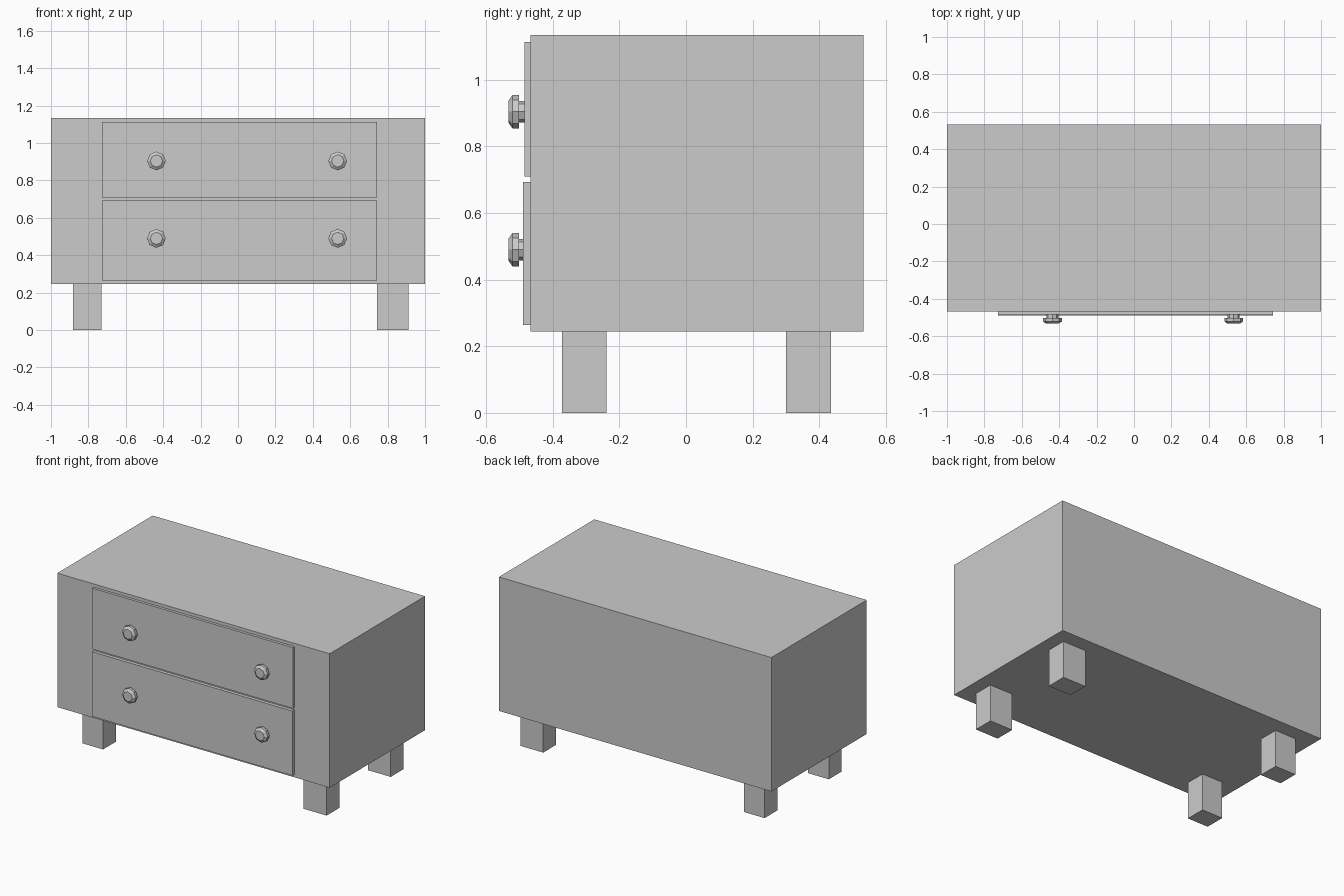
import bpy, bmesh
from math import cos, sin, pi

if "Cube" in bpy.data.objects:
    bpy.data.objects.remove(bpy.data.objects["Cube"])


def finish(bm, name):
    bmesh.ops.recalc_face_normals(bm, faces=bm.faces)
    mesh = bpy.data.meshes.new(name)
    bm.to_mesh(mesh)
    bm.free()
    obj = bpy.data.objects.new(name, mesh)
    bpy.context.collection.objects.link(obj)
    return obj


def box(name, x, y, z):
    """Box from (min, max) ranges on each axis."""
    bm = bmesh.new()
    bmesh.ops.create_cube(bm, size=1)
    for v in bm.verts:
        v.co = [r[0] if c < 0 else r[1] for c, r in zip(v.co, (x, y, z))]
    return finish(bm, name)


def knob(name, x, z, back, sides=8):
    """Faceted knob turned around the y axis."""
    profile = [(0.032, back), (0.032, -0.502), (0.05, -0.502),
               (0.05, -0.521), (0.033, -0.533)]
    bm = bmesh.new()
    rings = [[bm.verts.new((x + r * sin(2 * pi * i / sides), y,
                            z + r * cos(2 * pi * i / sides)))
              for i in range(sides)] for r, y in profile]
    for a, b in zip(rings, rings[1:]):
        for i in range(sides):
            j = (i + 1) % sides
            bm.faces.new((a[i], a[j], b[j], b[i]))
    bm.faces.new(rings[0])
    bm.faces.new(rings[-1])
    return finish(bm, name)


# Cabinet body
FRONT, BASE = -0.467, 0.245
box("cabinet_body", (-1, 1), (FRONT, 0.533), (BASE, 1.134))

# Drawer fronts, each with two knobs
for label, z, face, knob_z in (("upper", (0.709, 1.113), -0.485, 0.904),
                               ("lower", (0.264, 0.693), -0.489, 0.490)):
    box(label + "_drawer_front", (-0.728, 0.743), (face, FRONT), z)
    for side, x in (("left", -0.436), ("right", 0.533)):
        knob(f"{label}_{side}_knob", x, knob_z, face)

# Four square legs
for side, x in (("left", (-0.882, -0.73)), ("right", (0.743, 0.911))):
    for end, y in (("front", (-0.372, -0.238)), ("back", (0.3, 0.436))):
        box(f"{end}_{side}_leg", x, y, (0, BASE))
